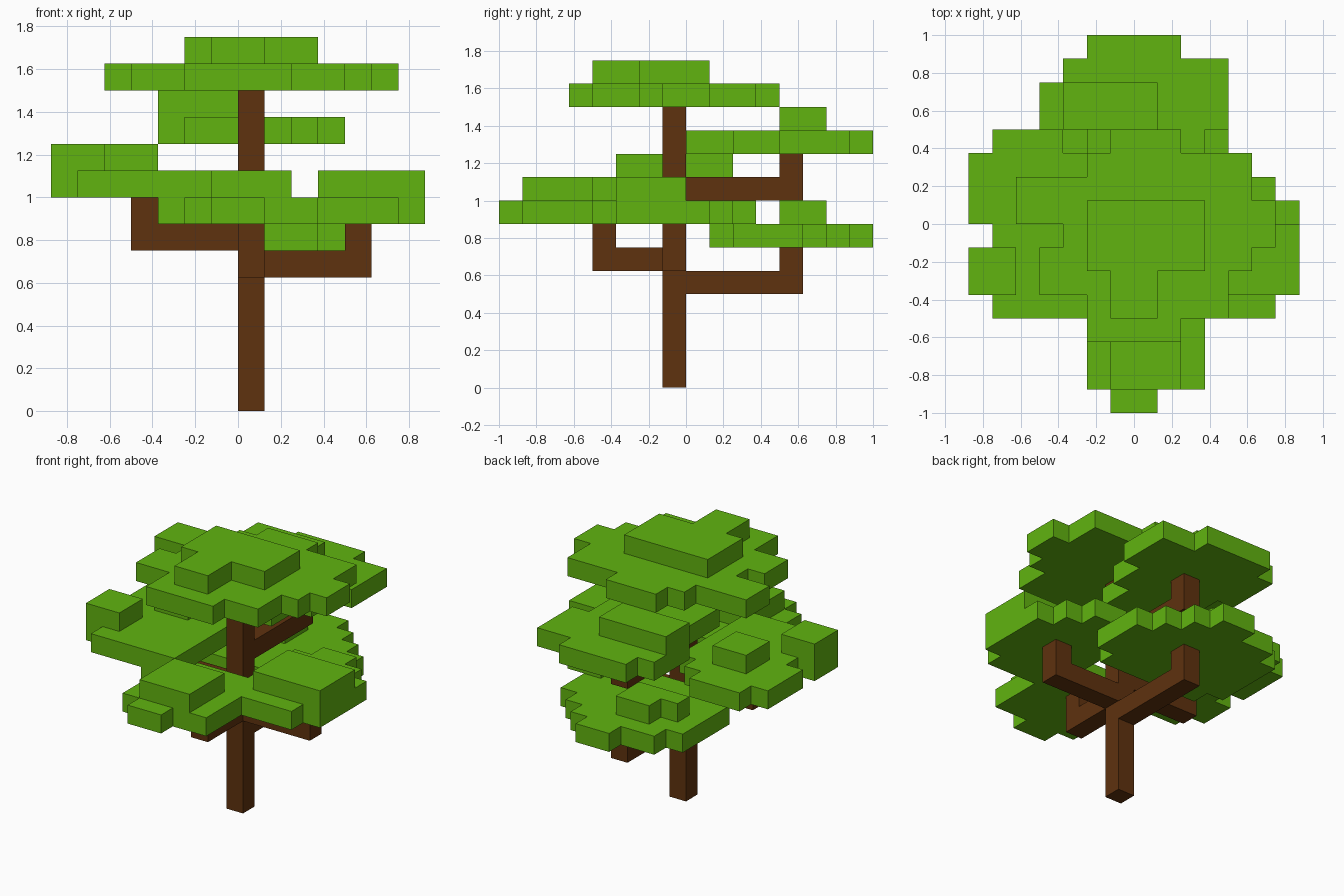
import bpy, bmesh

cube = bpy.data.objects.get("Cube")
if cube:
    bpy.data.objects.remove(cube, do_unlink=True)

U = 0.125  # block size


def material(name, rgb):
    m = bpy.data.materials.new(name)
    m.use_nodes = True
    m.diffuse_color = (*rgb, 1)
    bsdf = next(n for n in m.node_tree.nodes if n.type == 'BSDF_PRINCIPLED')
    bsdf.inputs["Base Color"].default_value = (*rgb, 1)
    bsdf.inputs["Roughness"].default_value = 0.9
    return m


leaf = material("leaf green", (0.119, 0.455, 0.005))
bark = material("bark brown", (0.114, 0.032, 0.0045))


def rect(x0, x1, y0, y1):
    return [(x0, y0), (x1, y0), (x1, y1), (x0, y1)]


def build(name, mat, slabs):
    """Extrude each (outline, z0, z1) slab, in block units, into one object."""
    bm = bmesh.new()
    for outline, z0, z1 in slabs:
        face = bm.faces.new([bm.verts.new((x * U, y * U, z0 * U)) for x, y in outline])
        ext = bmesh.ops.extrude_face_region(bm, geom=[face], use_keep_orig=True)
        top = [v for v in ext["geom"] if isinstance(v, bmesh.types.BMVert)]
        bmesh.ops.translate(bm, vec=(0, 0, (z1 - z0) * U), verts=top)
    bmesh.ops.recalc_face_normals(bm, faces=bm.faces)
    mesh = bpy.data.meshes.new(name)
    bm.to_mesh(mesh)
    bm.free()
    mesh.materials.append(mat)
    obj = bpy.data.objects.new(name, mesh)
    bpy.context.collection.objects.link(obj)


def cluster(name, z, outline, *bumps):
    """A one-block-thick leaf layer with smaller raised patches on top."""
    build(name, leaf, [(outline, z, z + 1)] + [(b, z + 1, z + 2) for b in bumps])


# Trunk and L-shaped branches: horizontal arm, then an upright end
build("trunk", bark, [(rect(0, 1, -1, 0), 0, 12)])
branches = {
    "left_branch": (rect(1, 5, -1, 0), rect(4, 5, -1, 0), 5),
    "right_branch": (rect(-4, 0, -1, 0), rect(-4, -3, -1, 0), 6),
    "front_branch": (rect(0, 1, -4, -1), rect(0, 1, -4, -3), 5),
    "lower_back_branch": (rect(0, 1, 0, 5), rect(0, 1, 4, 5), 4),
    "upper_back_branch": (rect(0, 1, 0, 5), rect(0, 1, 4, 5), 8),
}
for name, (arm, end, z) in branches.items():
    build(name, bark, [(arm, z, z + 1), (end, z + 1, z + 2)])

# Crown at the top of the trunk
cluster("top_foliage", 12,
        [(-2, -5), (2, -5), (2, -4), (4, -4), (4, -2), (5, -2), (5, -1), (6, -1),
         (6, 1), (5, 1), (5, 3), (2, 3), (2, 4), (-1, 4), (-1, 3), (-2, 3), (-2, 2),
         (-5, 2), (-5, 0), (-3, 0), (-3, -1), (-4, -1), (-4, -3), (-2, -3)],
        [(-1, -4), (1, -4), (1, -2), (3, -2), (3, 1), (-2, 1), (-2, -2), (-1, -2)])

# Foliage on the back branches
cluster("upper_back_foliage", 10,
        [(-2, 0), (2, 0), (2, 2), (3, 2), (3, 4), (4, 4), (4, 7), (2, 7), (2, 8),
         (-2, 8), (-2, 7), (-3, 7), (-3, 4), (-2, 4)],
        rect(-3, 1, 4, 6))
cluster("lower_back_foliage", 6,
        [(-3, 1), (3, 1), (3, 2), (4, 2), (4, 5), (3, 5), (3, 6), (2, 6), (2, 7),
         (1, 7), (1, 8), (-1, 8), (-1, 7), (-3, 7), (-3, 6), (-4, 6), (-4, 2), (-3, 2)],
        [(-3, 4), (0, 4), (0, 6), (-2, 6), (-2, 5), (-3, 5)])

# Foliage on the side branches
cluster("right_foliage", 8,
        [(-6, -4), (-1, -4), (-1, 2), (-2, 2), (-2, 3), (-3, 3), (-3, 4), (-6, 4),
         (-6, 3), (-7, 3), (-7, 0), (-6, 0), (-6, -1), (-7, -1), (-7, -3), (-6, -3)],
        rect(-7, -5, -3, -1), rect(-5, -3, 0, 2))
cluster("left_foliage", 7,
        [(3, -4), (6, -4), (6, -3), (7, -3), (7, 1), (6, 1), (6, 2), (5, 2), (5, 3),
         (3, 3), (3, 2), (2, 2), (2, -2), (3, -2)],
        rect(3, 7, -3, 0))

# Foliage on the front branch
cluster("front_foliage", 7,
        [(-1, -8), (1, -8), (1, -7), (3, -7), (3, -2), (-3, -2), (-3, -4), (-2, -4),
         (-2, -7), (-1, -7)],
        rect(-1, 2, -7, -4))
